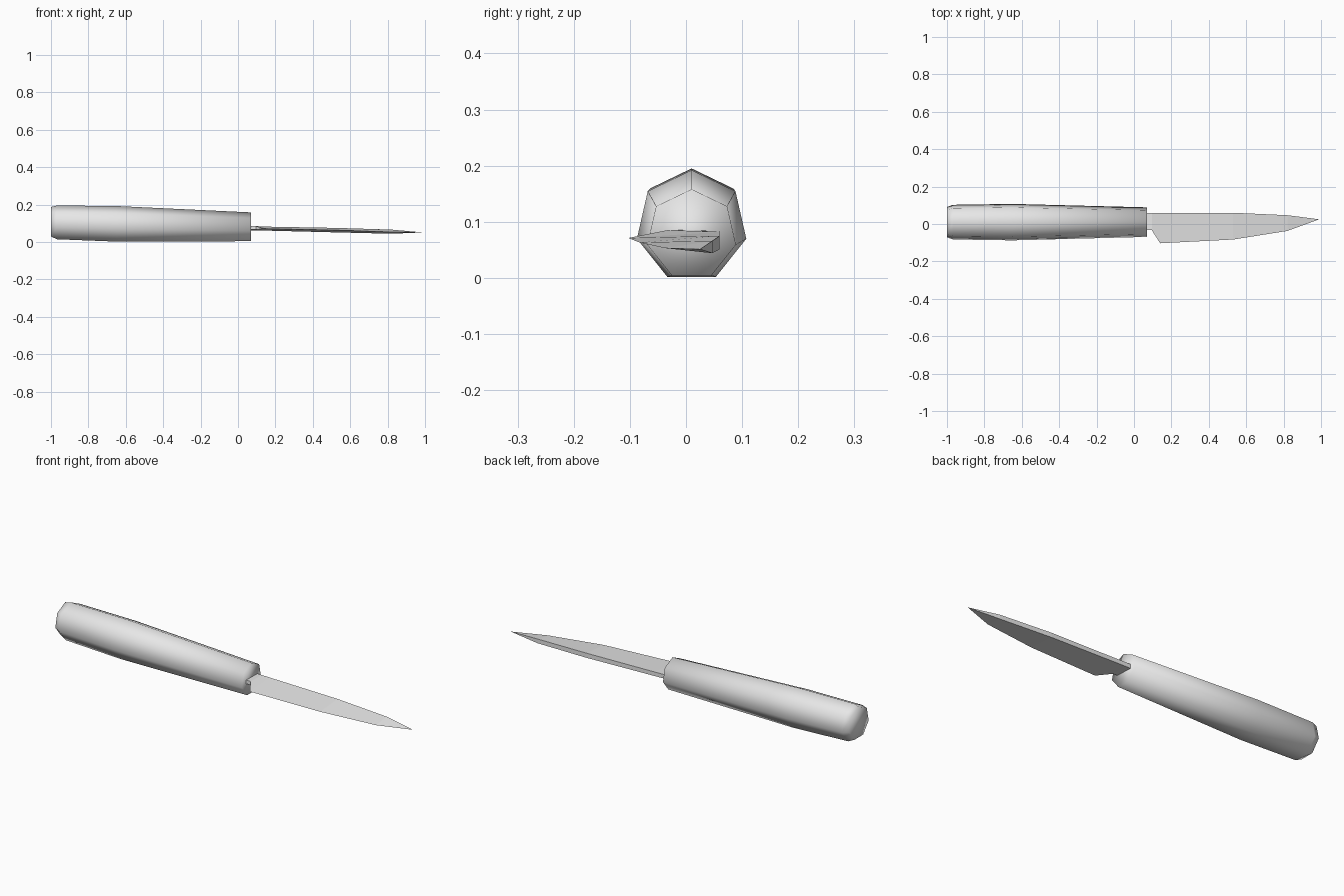
import bpy
import bmesh
from math import sin, cos, tau

cube = bpy.data.objects.get("Cube")
if cube:
    bpy.data.objects.remove(cube, do_unlink=True)

grey = bpy.data.materials.new("plain grey")
grey.use_nodes = True
colour = (0.8, 0.8, 0.8, 1)
grey.diffuse_color = colour
grey.node_tree.nodes["Principled BSDF"].inputs["Base Color"].default_value = colour


def loft(name, rings, smooth):
    """Skin equal-sized closed rings of points and cap both ends."""
    bm = bmesh.new()
    loops = [[bm.verts.new(p) for p in ring] for ring in rings]
    for a, b in zip(loops, loops[1:]):
        n = len(a)
        for i in range(n):
            j = (i + 1) % n
            bm.faces.new((a[i], a[j], b[j], b[i]))
    bm.faces.new(loops[0])
    bm.faces.new(loops[-1])
    bmesh.ops.remove_doubles(bm, verts=bm.verts, dist=0.0005)
    bmesh.ops.recalc_face_normals(bm, faces=bm.faces)
    for face in bm.faces:
        face.smooth = smooth
    mesh = bpy.data.meshes.new(name)
    bm.to_mesh(mesh)
    bm.free()
    mesh.materials.append(grey)
    obj = bpy.data.objects.new(name, mesh)
    bpy.context.collection.objects.link(obj)
    return obj


# Handle: seven-sided tapered grip, each station is x, centre height, radius
SIDES = 7
stations = [(-1, 0.104, 0.083), (-0.968, 0.1, 0.095),
            (-0.65, 0.092, 0.1), (0.07, 0.077, 0.081)]
loft("handle", [[(x, 0.01 + r * sin(tau * i / SIDES), z + r * cos(tau * i / SIDES))
                 for i in range(SIDES)] for x, z, r in stations], True)

# Blade: wedge from thick spine to thin edge, each station is
# x of spine, spine y, spine top, spine bottom, x of edge, edge y, edge top, edge bottom
sections = [
    (0.04, 0.06, 0.084, 0.063, 0.04, -0.033, 0.086, 0.067),
    (0.095, 0.06, 0.083, 0.062, 0.095, -0.033, 0.085, 0.066),
    (0.14, 0.06, 0.082, 0.061, 0.14, -0.103, 0.071, 0.071),
    (0.53, 0.06, 0.075, 0.051, 0.53, -0.083, 0.063, 0.063),
    (0.82, 0.047, 0.066, 0.044, 0.82, -0.037, 0.053, 0.053),
    (0.99, 0.025, 0.051, 0.051, 0.99, 0.025, 0.051, 0.051),
]
rings = [[(sx, sy, st), (sx, sy, sb), (ex, ey, eb), (ex, ey, et)]
         for sx, sy, st, sb, ex, ey, et, eb in sections]
# The last section is a single point, so the tip cap is left to the weld
tip = rings.pop()[0]
blade = loft("blade", rings, False)

# Tip: close the blade to a point
bm = bmesh.new()
bm.from_mesh(blade.data)
cap = max(bm.faces, key=lambda f: f.calc_center_median().x)
bmesh.ops.poke(bm, faces=[cap])
point = max(bm.verts, key=lambda v: (len(v.link_edges) == 3 and v.co.x > 0.8
                                     and all(len(f.verts) == 3 for f in v.link_faces)))
point.co = tip
bmesh.ops.recalc_face_normals(bm, faces=bm.faces)
bm.to_mesh(blade.data)
bm.free()
